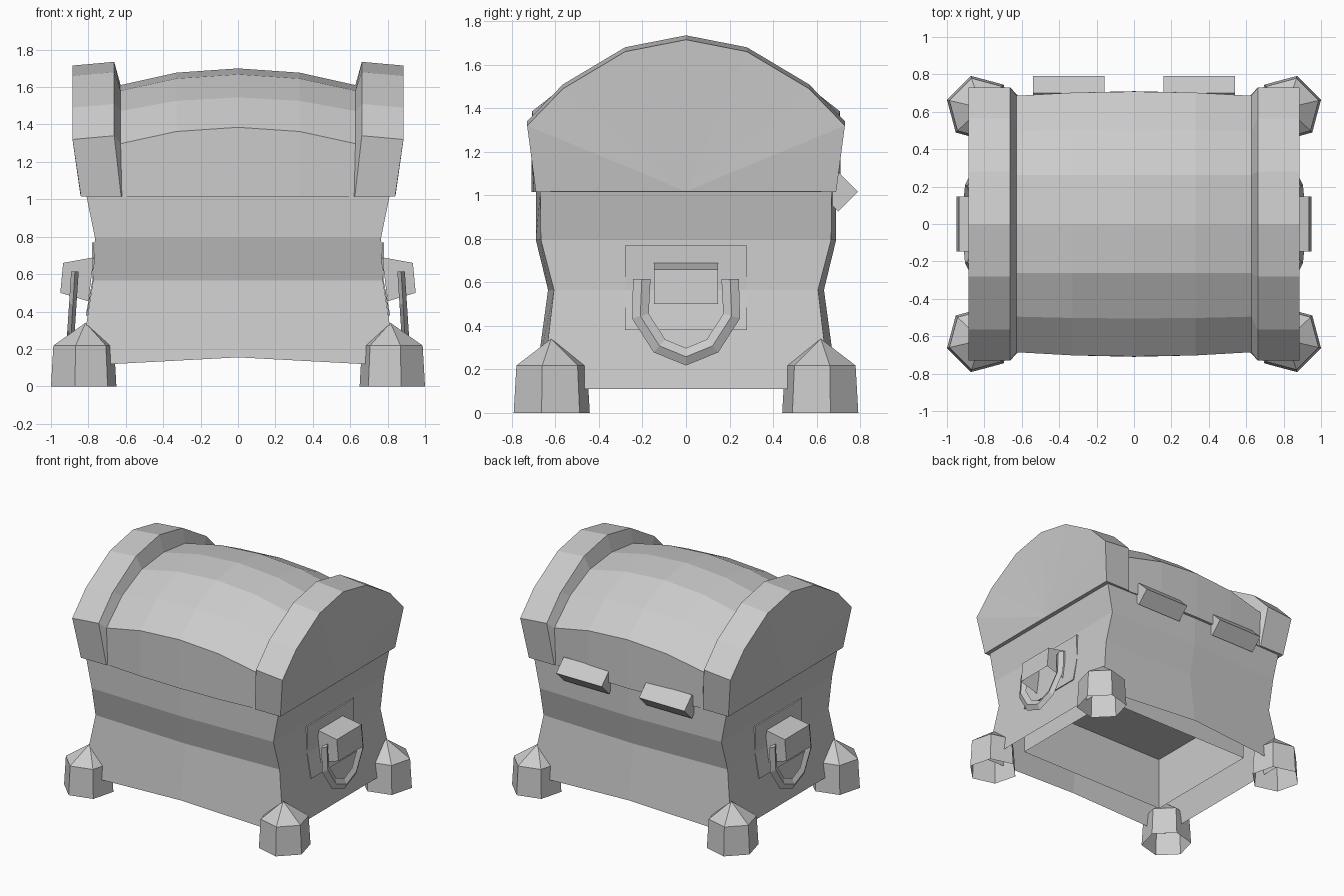
import bpy, bmesh, math
from mathutils import Vector

cube = bpy.data.objects.get("Cube")
if cube:
    bpy.data.objects.remove(cube, do_unlink=True)

# Single plain grey for every part
grey = bpy.data.materials.new("plain_grey")
grey.use_nodes = True
COL = (0.6, 0.6, 0.6, 1.0)
grey.diffuse_color = COL
grey.node_tree.nodes["Principled BSDF"].inputs["Base Color"].default_value = COL


def loft(name, rings, cap_start=True, cap_end=True, skip=()):
    """Join closed rings of equal length into a faceted skin; skip leaves sides open."""
    bm = bmesh.new()
    vs = [[bm.verts.new(p) for p in r] for r in rings]
    n = len(rings[0])
    for a, b in zip(vs, vs[1:]):
        for i in range(n):
            if i not in skip:
                j = (i + 1) % n
                bm.faces.new((a[i], a[j], b[j], b[i]))
    if cap_start:
        bm.faces.new(vs[0])
    if cap_end:
        bm.faces.new(vs[-1])
    bmesh.ops.remove_doubles(bm, verts=bm.verts[:], dist=1e-5)
    bmesh.ops.recalc_face_normals(bm, faces=bm.faces[:])
    me = bpy.data.meshes.new(name)
    bm.to_mesh(me)
    bm.free()
    me.materials.append(grey)
    ob = bpy.data.objects.new(name, me)
    bpy.context.scene.collection.objects.link(ob)


def body_ring(x, y, ymid, z, zmid):
    """Four corners plus a bulging middle point on front and back."""
    return [(-x, -y, z), (0, -ymid, zmid), (x, -y, z),
            (x, y, z), (0, ymid, zmid), (-x, y, z)]


# Waisted body, a thin shell open underneath
SEAM = 1.016
loft("chest_body", [
    body_ring(0.845, 0.66, 0.69, 0.11, 0.155),
    body_ring(0.775, 0.607, 0.634, 0.565, 0.565),
    body_ring(0.765, 0.667, 0.69, 0.795, 0.795),
    body_ring(0.81, 0.67, 0.69, SEAM, SEAM),
], cap_start=False, cap_end=False)

# Inner tray under the chest, open at the bottom
loft("inner_tray", [[(-0.64, -0.48, z), (0.64, -0.48, z), (0.64, 0.48, z), (-0.64, 0.48, z)]
                    for z in (0.17, 0.58)], cap_start=False)


def arch(half, x, x_bottom=None, dz=0.0):
    """Mirror a half profile (y, z) into a full arch at x."""
    full = [(-y, z) for y, z in half] + list(reversed(half[:-1]))
    xb = x if x_bottom is None else x_bottom
    return [(xb if z < 1.1 else x, y, z + (0 if z < 1.1 else dz)) for y, z in full]


# Barrel of the lid, higher in the middle
MID = [(0.71, SEAM), (0.708, 1.385), (0.505, 1.545), (0.262, 1.668), (0, 1.70)]
END = [(0.68, SEAM), (0.685, 1.295), (0.495, 1.47), (0.262, 1.578), (0, 1.608)]


def blend(t):
    return [(a[0] + (b[0] - a[0]) * t, a[1] + (b[1] - a[1]) * t)
            for a, b in zip(MID, END)]


loft("lid_barrel", [arch(blend(t), x) for x, t in
                    ((-0.64, 1), (-0.33, 0.25), (0, 0), (0.33, 0.25), (0.64, 1))])

# Thick end bands of the lid
BAND = [(0.69, SEAM), (0.73, 1.34), (0.565, 1.51), (0.28, 1.68), (0, 1.735)]
for side, s in (("left", 1), ("right", -1)):
    rings = [arch(END, s * 0.627, s * 0.62),
             arch(BAND, s * 0.662, s * 0.625),
             arch(BAND, s * 0.885, s * 0.84, -0.02),
             [(s * 0.842, 0, SEAM + 0.002)] * 9]
    loft("lid_band_" + side, rings, cap_end=False)

# Six-sided hollow feet with pointed tops
for fb, sy in (("front", -1), ("back", 1)):
    for side, sx in (("left", 1), ("right", -1)):
        def hexagon(r, z):
            return [(sx * (0.825 + r * math.cos(math.radians(15 + 60 * k))),
                     sy * (0.617 + r * math.sin(math.radians(15 + 60 * k))), z)
                    for k in range(6)]
        loft(f"foot_{fb}_{side}",
             [hexagon(0.181, 0), hexagon(0.168, 0.218), [(sx * 0.815, sy * 0.62, 0.34)] * 6],
             cap_start=False, cap_end=False)

# Diamond-section hinges on the back seam
for side, s in (("left", 1), ("right", -1)):
    loft("hinge_" + side, [[(s * x, 0.70, SEAM - 0.09), (s * x, 0.79, SEAM),
                            (s * x, 0.70, SEAM + 0.09), (s * x, 0.61, SEAM)]
                           for x in (0.157, 0.54)])

# Side fittings: backing plate, open bracket and hanging handle
HALF = [(-0.203, 0.615), (-0.210, 0.445), (-0.122, 0.308), (0, 0.258)]
PATH = HALF + [(-y, z) for y, z in reversed(HALF[:-1])]
for side, s in (("left", 1), ("right", -1)):
    plate = [(0.780, 0.77), (0.779, 0.565), (0.814, 0.38),
             (0.806, 0.38), (0.776, 0.565), (0.769, 0.77)]
    loft("handle_plate_" + side,
         [[(s * x, y, z) for x, z in plate] for y in (-0.28, 0.28)])
    block = [(0.935, 0.66), (0.95, 0.50), (0.80, 0.455), (0.77, 0.69)]
    loft("handle_bracket_" + side,
         [[(s * x, y, z) for x, z in block] for y in (-0.148, 0.148)], skip=(1, 2))
    rings = []
    for i, (y, z) in enumerate(PATH):
        a, b = PATH[max(i - 1, 0)], PATH[min(i + 1, len(PATH) - 1)]
        t = Vector((b[0] - a[0], b[1] - a[1])).normalized()
        ny, nz = -t.y * 0.04, t.x * 0.04
        if i in (0, len(PATH) - 1):
            nz = 0
        x = 0.872 + (0.615 - z) * 0.065
        rings.append([(s * x, y + ny, z + nz), (s * (x + 0.02), y, z),
                      (s * x, y - ny, z - nz), (s * (x - 0.02), y, z)])
    loft("handle_" + side, rings)
